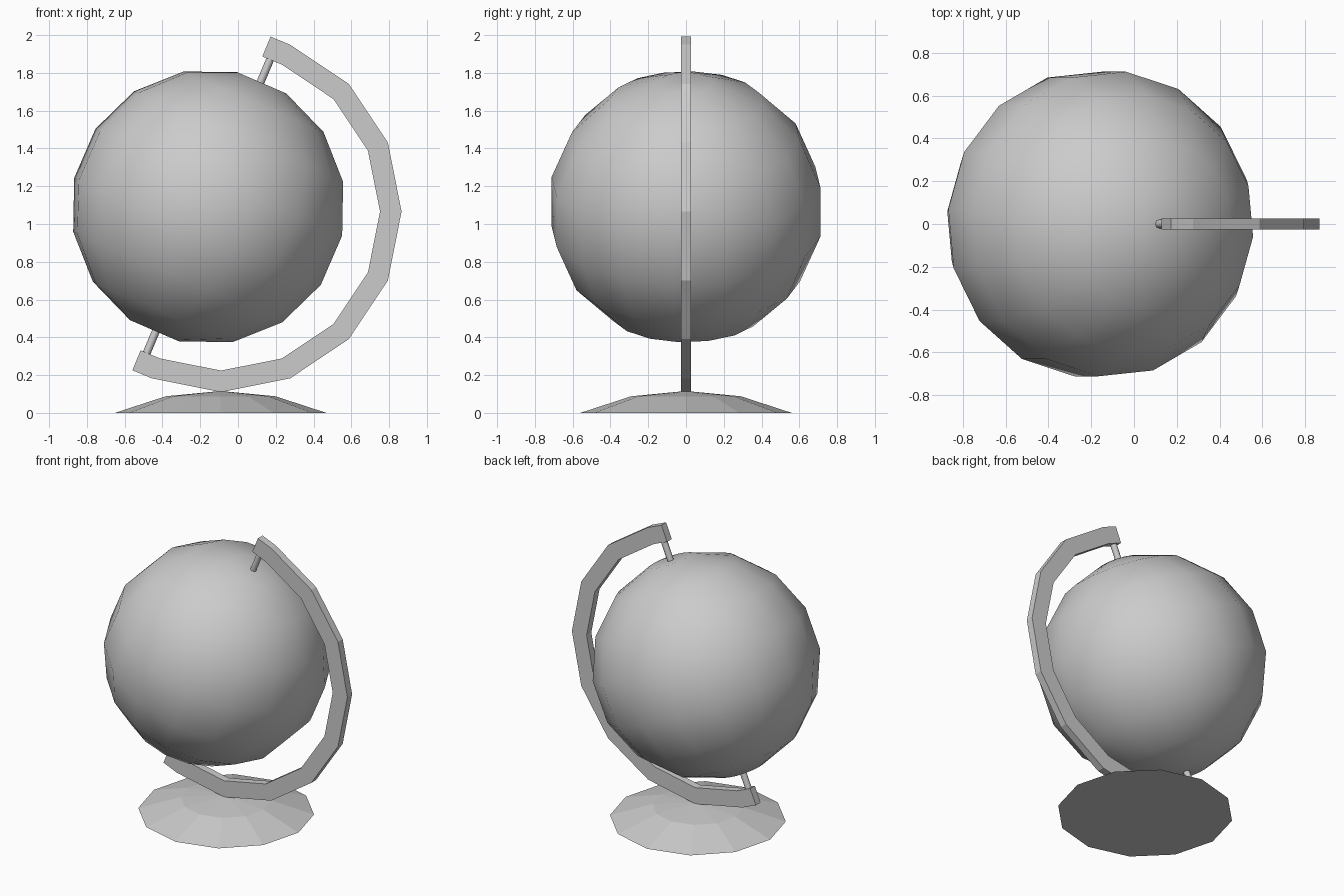
import bpy, bmesh
from math import sin, cos, radians, pi
from mathutils import Matrix, Vector

if "Cube" in bpy.data.objects:
    bpy.data.objects.remove(bpy.data.objects["Cube"])

TILT = radians(23.4)
CENTRE = Vector((-0.158, 0, 1.091))


def make(name, bm, smooth=False):
    bmesh.ops.recalc_face_normals(bm, faces=bm.faces)
    for f in bm.faces:
        f.smooth = smooth
    me = bpy.data.meshes.new(name)
    bm.to_mesh(me)
    bm.free()
    ob = bpy.data.objects.new(name, me)
    bpy.context.collection.objects.link(ob)
    return ob


def lathe(name, profile, n, spin=0, smooth=False):
    """Stack of n-sided rings (radius, z), capped; zero radius makes a point."""
    bm = bmesh.new()
    rings = []
    for r, z in profile:
        count = n if r > 0 else 1
        rings.append([bm.verts.new((r * cos(spin + 2 * pi * i / n), r * sin(spin + 2 * pi * i / n), z))
                      for i in range(count)])
    for a, b in zip(rings, rings[1:]):
        for i in range(n):
            j = (i + 1) % n
            bm.faces.new([a[i], a[j], b[0]] if len(b) == 1 else [a[i], a[j], b[j], b[i]])
    for ring in (rings[0], rings[-1]):
        if len(ring) > 1:
            bm.faces.new(ring)
    return make(name, bm, smooth)


# Globe: eight rings at half-step latitudes, flat at the poles, tilted
R = 0.729
lats = [radians(-78.75 + 22.5 * i) for i in range(8)]
globe = lathe("globe", [(R * cos(a), R * sin(a)) for a in lats], 16, radians(-5.625), True)
globe.matrix_world = Matrix.Translation(CENTRE) @ Matrix.Rotation(TILT, 4, 'Y')

# Pins joining globe and arm
for name, lo, hi in (("upper_pin", 0.68, 0.88), ("lower_pin", -0.88, -0.68)):
    pin = lathe(name, [(0.021, lo), (0.021, hi)], 8, 0, True)
    pin.matrix_world = Matrix.Translation(CENTRE) @ Matrix.Rotation(radians(22.8), 4, 'Y')
    bpy.context.view_layer.objects.active = pin
    pin.select_set(True)
    bpy.ops.object.shade_smooth_by_angle(angle=radians(50))
    pin.select_set(False)

# Arm: half ring of 16-gon segments with short straight ends
AX, AZ, END, HALF = -0.09, 1.066, 0.112, 0.026
sections = []
for k in range(-5, 4):
    a = radians(22.5 * k)
    sections.append([Vector((AX + r * cos(a), 0, AZ + r * sin(a))) for r in (0.842, 0.956)])
t0 = Vector((sin(radians(-112.5)), 0, -cos(radians(-112.5)))) * END
t1 = Vector((-sin(radians(67.5)), 0, cos(radians(67.5)))) * END
sections.insert(0, [p + t0 for p in sections[0]])
sections.append([p + t1 for p in sections[-1]])
bm = bmesh.new()
loops = []
for inner, outer in sections:
    loops.append([bm.verts.new((p.x, y, p.z)) for p, y in
                  ((inner, -HALF), (outer, -HALF), (outer, HALF), (inner, HALF))])
for a, b in zip(loops, loops[1:]):
    for i in range(4):
        j = (i + 1) % 4
        bm.faces.new((a[i], a[j], b[j], b[i]))
bm.faces.new(loops[0])
bm.faces.new(loops[-1])
make("arm", bm)

# Base: shallow faceted dome
base = lathe("base", [(0.56, 0), (0.29, 0.088), (0, 0.116)], 12)
base.location.x = -0.092
